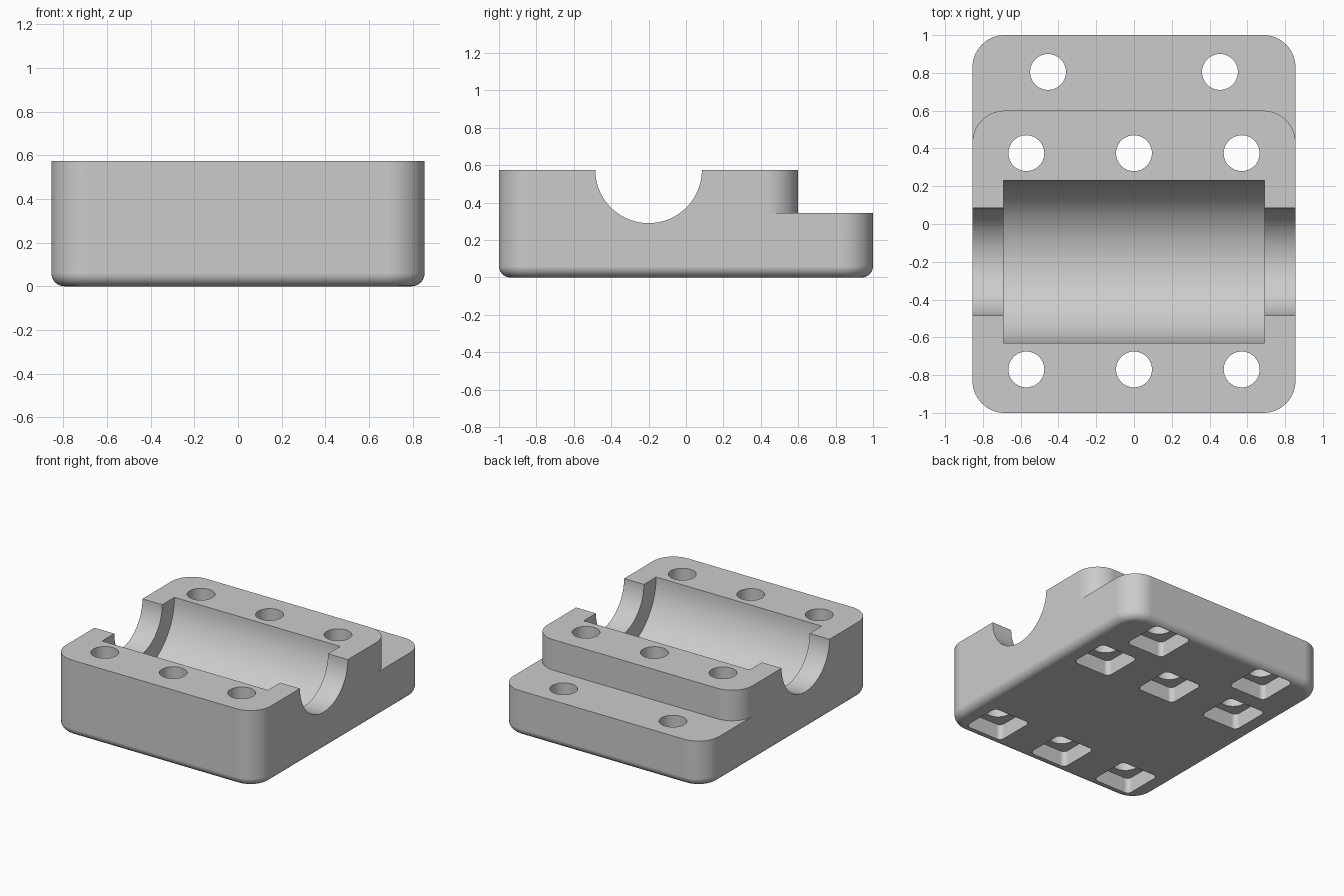
import bpy, bmesh
from math import pi, sin, cos

W, L, H = 0.855, 1.0, 0.575      # half width, half length, height
LEDGE_Z, LEDGE_Y = 0.345, 0.6    # rear step
CORNER, FILLET = 0.17, 0.06
BORE_Y = -0.2
HOLES = [(x, y) for y in (-0.77, 0.375) for x in (-0.57, 0, 0.57)]
HOLES += [(-0.455, 0.805), (0.455, 0.805)]

if "Cube" in bpy.data.objects:
    bpy.data.objects.remove(bpy.data.objects["Cube"])

grey = bpy.data.materials.new("plain grey")
grey.use_nodes = True
COLOUR = (0.6, 0.6, 0.6, 1)
grey.diffuse_color = COLOUR
grey.node_tree.nodes["Principled BSDF"].inputs["Base Color"].default_value = COLOUR


def arc(cx, cy, r, start, end, n=14):
    return [(cx + r * cos(start + (end - start) * i / n),
             cy + r * sin(start + (end - start) * i / n)) for i in range(n + 1)]


def rounded_rect(hx, hy, r, cx=0, cy=0, n=14):
    pts = []
    for k, (sx, sy) in enumerate([(1, 1), (-1, 1), (-1, -1), (1, -1)]):
        pts += arc(cx + sx * (hx - r), cy + sy * (hy - r), r,
                   k * pi / 2, (k + 1) * pi / 2, n)
    return pts


def loft(name, rings):
    """Closed solid through a list of (outline, z) rings."""
    bm = bmesh.new()
    loops = [[bm.verts.new((x, y, z)) for x, y in pts] for pts, z in rings]
    for a, b in zip(loops, loops[1:]):
        for i in range(len(a)):
            j = (i + 1) % len(a)
            bm.faces.new((a[i], a[j], b[j], b[i]))
    bm.faces.new(loops[0][::-1])
    bm.faces.new(loops[-1])
    bmesh.ops.recalc_face_normals(bm, faces=bm.faces)
    mesh = bpy.data.meshes.new(name)
    bm.to_mesh(mesh)
    bm.free()
    mesh.materials.append(grey)
    obj = bpy.data.objects.new(name, mesh)
    bpy.context.collection.objects.link(obj)
    return obj


def cylinder(name, radius, depth, location, along_x=False, sides=48):
    obj = loft(name, [(arc(0, 0, radius, 0, 2 * pi, sides)[:-1], z)
                      for z in (-depth / 2, depth / 2)])
    obj.location = location
    if along_x:
        obj.rotation_euler.y = pi / 2
    return obj


# Block with rounded corners and a rolled bottom edge
rings = []
for i in range(9):
    a = pi / 2 * i / 8
    inset = FILLET * (1 - sin(a))
    rings.append((rounded_rect(W - inset, L - inset, CORNER - inset),
                  FILLET * (1 - cos(a))))
rings.append((rounded_rect(W, L, CORNER), H))
block = loft("bearing_block", rings)

# Rear ledge cutter, leaving rounded corners on the raised part
y0 = LEDGE_Y - CORNER
ledge = [(1.2, 1.2), (-1.2, 1.2), (-1.2, y0)]
ledge += arc(-W + CORNER, y0, CORNER, pi, pi / 2)
ledge += arc(W - CORNER, y0, CORNER, pi / 2, 0)
ledge += [(1.2, y0)]
cutters = [loft("ledge_cutter", [(ledge, LEDGE_Z), (ledge, 1)])]

# Half-round channel: narrow ends and a wider middle
cutters.append(cylinder("end_bore_cutter", 0.285, 3, (0, BORE_Y, H), True, 96))
cutters.append(cylinder("main_bore_cutter", 0.43, 1.38, (0, BORE_Y, H), True, 96))

# Bolt holes with square nut pockets underneath
for x, y in HOLES:
    cutters.append(cylinder("hole_cutter", 0.095, 2, (x, y, 0.3)))
    pocket = rounded_rect(0.155, 0.155, 0.035, x, y, 6)
    cutters.append(loft("pocket_cutter", [(pocket, -0.2), (pocket, 0.115)]))

bpy.ops.object.select_all(action='DESELECT')
bpy.context.view_layer.objects.active = block
block.select_set(True)
for cutter in cutters:
    cutter.hide_render = True
    mod = block.modifiers.new("cut", 'BOOLEAN')
    mod.operation, mod.solver, mod.object = 'DIFFERENCE', 'EXACT', cutter
    bpy.ops.object.modifier_apply(modifier=mod.name)
    bpy.data.objects.remove(cutter)

# Smooth curves, crisp edges, flat large faces
bpy.ops.object.shade_smooth_by_angle(angle=pi / 6)
normals = block.modifiers.new("flat_faces", 'WEIGHTED_NORMAL')
normals.keep_sharp = True
